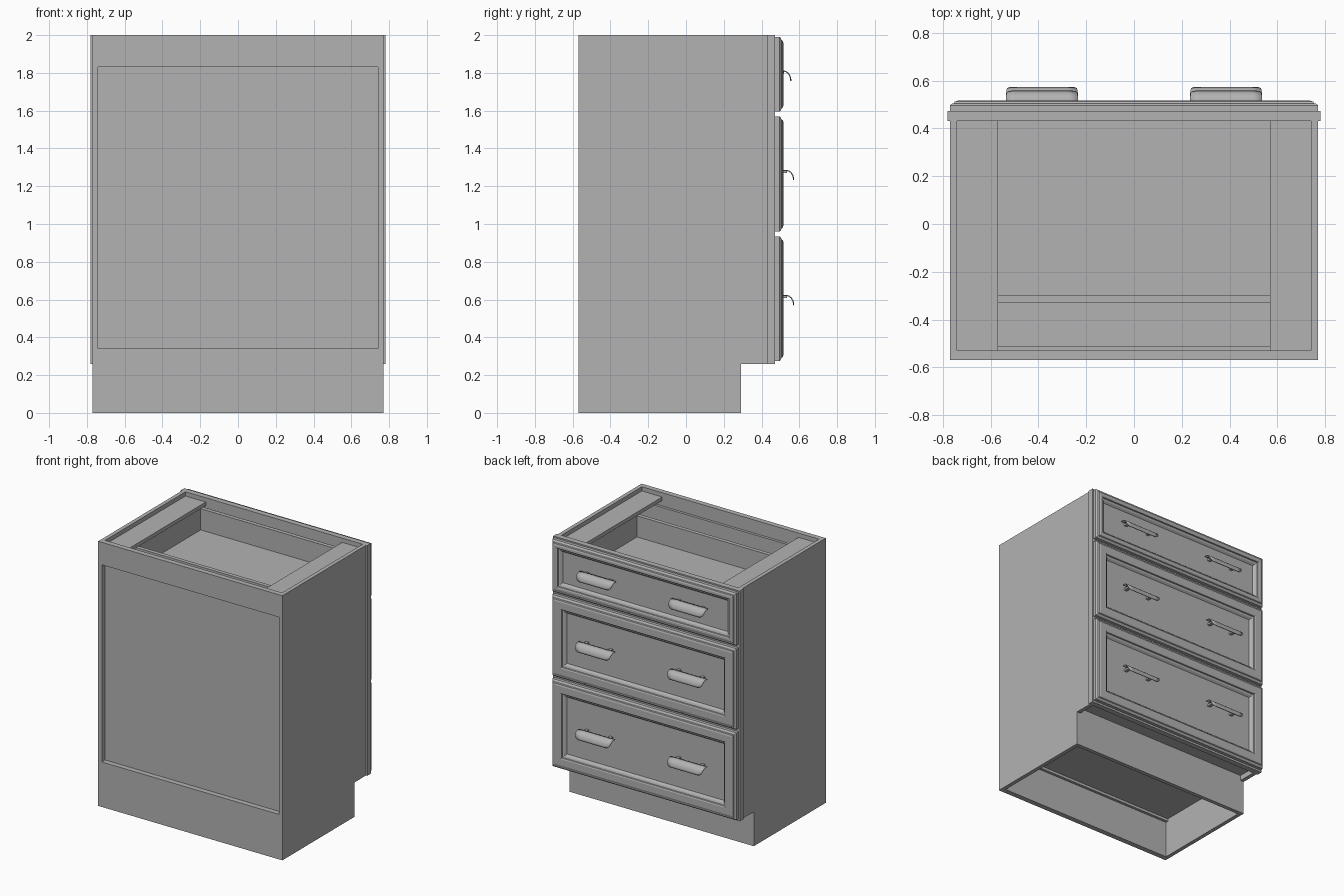
import bpy, bmesh
from mathutils import Vector

old = bpy.data.objects.get("Cube")
if old:
    bpy.data.objects.remove(old, do_unlink=True)

grey = bpy.data.materials.new("plain grey")
grey.use_nodes = True
colour = (0.45, 0.45, 0.45, 1)
grey.diffuse_color = colour
grey.node_tree.nodes["Principled BSDF"].inputs["Base Color"].default_value = colour


def finish(name, bm):
    bmesh.ops.recalc_face_normals(bm, faces=bm.faces)
    mesh = bpy.data.meshes.new(name)
    bm.to_mesh(mesh)
    bm.free()
    mesh.materials.append(grey)
    ob = bpy.data.objects.new(name, mesh)
    bpy.context.collection.objects.link(ob)
    return ob


def boxes(name, *ranges):
    """One object from boxes given as (x0, x1, y0, y1, z0, z1)."""
    bm = bmesh.new()
    for x0, x1, y0, y1, z0, z1 in ranges:
        cube = bmesh.ops.create_cube(bm, size=1)["verts"]
        for v in cube:
            v.co = Vector((x0 + (v.co.x + 0.5) * (x1 - x0),
                           y0 + (v.co.y + 0.5) * (y1 - y0),
                           z0 + (v.co.z + 0.5) * (z1 - z0)))
    return finish(name, bm)


def side_panel(name, x0, x1):
    """Notched side, extruded from its outline."""
    bm = bmesh.new()
    outline = [(-0.57, 0), (0.29, 0), (0.29, 0.26), (0.43, 0.26), (0.43, 2), (-0.57, 2)]
    face = bm.faces.new([bm.verts.new((x0, y, z)) for y, z in outline])
    new = bmesh.ops.extrude_face_region(bm, geom=[face])["geom"]
    bmesh.ops.translate(bm, vec=(x1 - x0, 0, 0),
                        verts=[g for g in new if isinstance(g, bmesh.types.BMVert)])
    return finish(name, bm)


def drawer_front(name, z0, z1, margin):
    """Moulded front: rectangular rings of (inset, y), closed by a flat panel."""
    rings = [(0, 0.472), (0, 0.496), (0.008, 0.503), (0.016, 0.505), (0.02, 0.512),
             (0.032, 0.516), (margin - 0.035, 0.516), (margin - 0.027, 0.512),
             (margin - 0.025, 0.503), (margin - 0.012, 0.498), (margin - 0.003, 0.488),
             (margin, 0.484)]
    bm = bmesh.new()
    loops = []
    for d, y in rings:
        x = 0.77 - d
        loops.append([bm.verts.new(p) for p in ((-x, y, z0 + d), (x, y, z0 + d),
                                                (x, y, z1 - d), (-x, y, z1 - d))])
    for a, b in zip(loops, loops[1:]):
        for i in range(4):
            j = (i + 1) % 4
            bm.faces.new((a[i], a[j], b[j], b[i]))
    bm.faces.new(loops[0])
    bm.faces.new(loops[-1])
    return finish(name, bm)


def pull(name, cx, y0, top):
    """Curved sheet pull with rounded lower corners."""
    section = [(0, 0), (0.018, 0), (0.031, -0.004), (0.042, -0.013),
               (0.050, -0.026), (0.054, -0.040), (0.055, -0.052)]
    half = [0.15, 0.15, 0.15, 0.149, 0.146, 0.139, 0.122]
    bm = bmesh.new()
    rows = [[bm.verts.new((cx + w * t / 4, y0 + y, top + z)) for t in range(-4, 5)]
            for (y, z), w in zip(section, half)]
    for a, b in zip(rows, rows[1:]):
        for i in range(8):
            bm.faces.new((a[i], a[i + 1], b[i + 1], b[i]))
    ob = finish(name, bm)
    sheet = ob.modifiers.new("thickness", "SOLIDIFY")
    sheet.thickness = 0.006
    sheet.offset = 0
    bpy.ops.object.select_all(action="DESELECT")
    ob.select_set(True)
    bpy.context.view_layer.objects.active = ob
    bpy.ops.object.shade_smooth_by_angle()
    # Posts joining the sheet to the drawer panel
    boxes(name + "_posts", *[(cx + s * 0.1 - 0.012, cx + s * 0.1 + 0.012, 0.482, y0 + 0.02,
                              top - 0.014, top) for s in (-1, 1)])


# Carcass
side_panel("left_side", 0.74, 0.77)
side_panel("right_side", -0.77, -0.74)
boxes("back_rails", (-0.74, 0.74, -0.57, -0.53, 0, 0.34),
      (-0.74, 0.74, -0.57, -0.53, 1.83, 2))
boxes("back_panel", (-0.74, 0.74, -0.53, -0.51, 0.28, 1.9))
boxes("bottom_panel", (-0.74, 0.74, -0.51, 0.43, 0.3, 0.335))
boxes("toe_kick", (-0.74, 0.74, 0.26, 0.29, 0, 0.3))
boxes("top_braces", *[(min(s * 0.57, s * 0.74), max(s * 0.57, s * 0.74),
                       -0.53, 0.43, 1.94, 1.968) for s in (-1, 1)])

# Face frame: two stiles and four rails
frame = [(-0.78, -0.70, 0.43, 0.472, 0.26, 2), (0.70, 0.78, 0.43, 0.472, 0.26, 2)]
for low, high in ((0.26, 0.34), (0.91, 0.98), (1.55, 1.62), (1.92, 2)):
    frame.append((-0.70, 0.70, 0.43, 0.472, low, high))
boxes("face_frame", *frame)

# Drawers: front range, moulding margin, box range, pull height and pull offset
drawers = {
    "top": (1.595, 1.99, 0.08, 1.69, 1.9, 1.81, 0.5),
    "middle": (0.96, 1.57, 0.115, 1.06, 1.46, 1.284, 0.515),
    "bottom": (0.275, 0.935, 0.115, 0.4, 0.82, 0.622, 0.515),
}
for label, (z0, z1, margin, b0, b1, grip, grip_y) in drawers.items():
    drawer_front(label + "_drawer_front", z0, z1, margin)
    boxes(label + "_drawer_box",
          (-0.65, -0.62, -0.33, 0.47, b0, b1), (0.62, 0.65, -0.33, 0.47, b0, b1),
          (-0.62, 0.62, -0.33, -0.30, b0, b1), (-0.62, 0.62, 0.44, 0.47, b0, b1),
          (-0.62, 0.62, -0.30, 0.44, b0 + 0.03, b0 + 0.05))
    for side, s in (("left", 1), ("right", -1)):
        pull(label + "_" + side + "_pull", s * 0.385, grip_y, grip)
